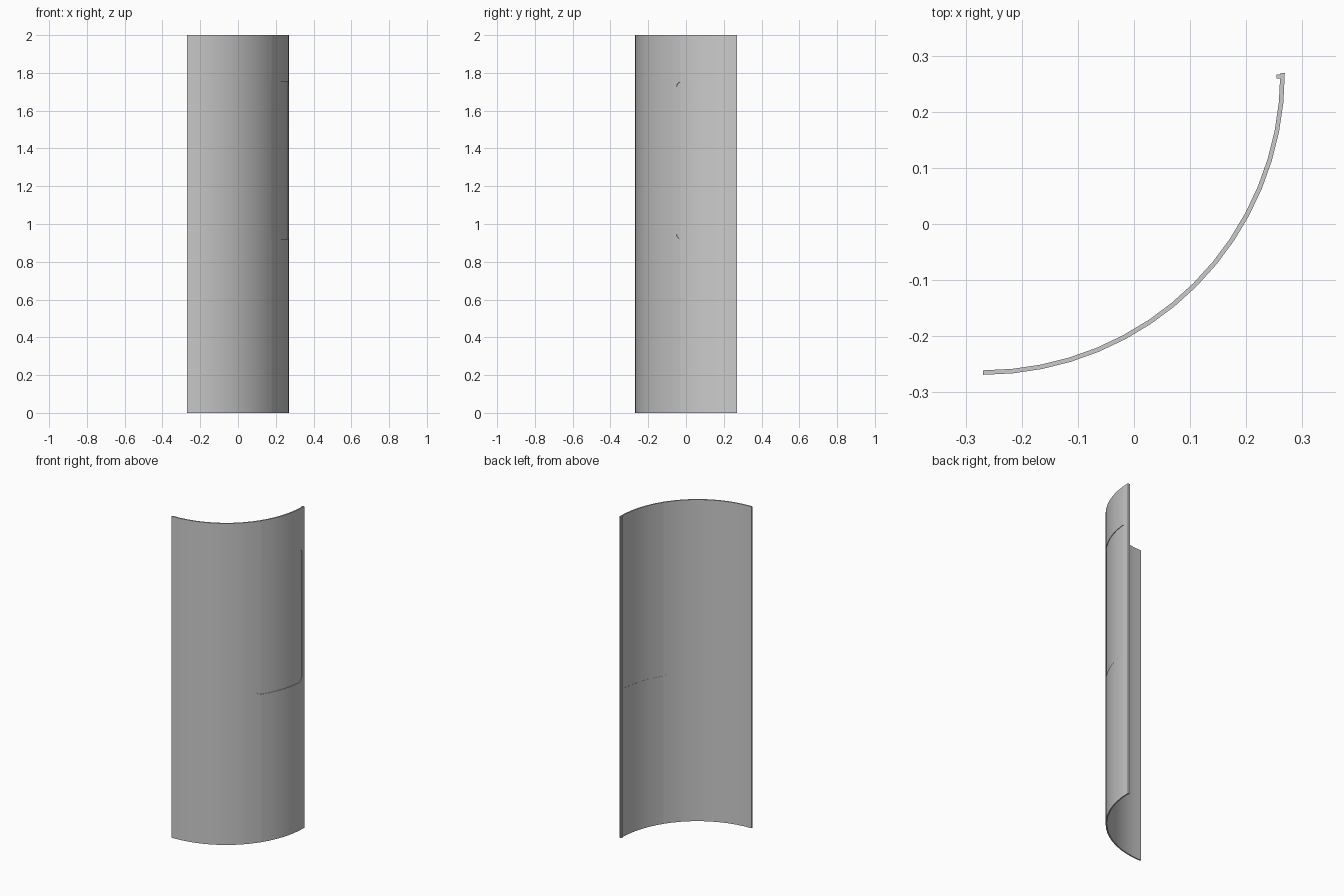
import bpy, bmesh
from math import radians, cos, sin, pi, floor

if "Cube" in bpy.data.objects:
    bpy.data.objects.remove(bpy.data.objects["Cube"])

R, T, H = 0.5375, 0.008, 2.0          # outer radius, wall thickness, height
C = R / 2                              # arc centre is (-C, C)
N = 16
STEP = pi / 2 / N
W0, W1 = radians(2.5), radians(36.6)   # window angular limits
ZLO, ZHI, CR = 0.92, 1.752, 0.03       # window heights and corner radius


def point(a, z, r):
    # point on the faceted arc of circumradius r
    i = min(N - 1, max(0, floor(a / STEP + 1e-6)))
    rr = r * cos(STEP / 2) / cos(a - (i + 0.5) * STEP)
    return (-C + rr * cos(a), C - rr * sin(a), z)


def inset(a):
    # how far the rounded window corner pulls in at this angle
    d = min(a - W0, W1 - a) * R
    if d >= CR:
        return 0.0
    d = max(d, 0.0)
    return CR - max(0.0, CR * CR - (CR - d) ** 2) ** 0.5


# column angles: facet edges plus rounded-corner columns
cols = {round(i * STEP, 6) for i in range(N + 1)}
for k in range(7):
    off = CR * (1 - cos(k * pi / 12)) / R
    cols |= {round(W0 + off, 6), round(W1 - off, 6)}
cols = sorted(cols)


def inside(a):
    return W0 - 1e-5 <= a <= W1 + 1e-5


def make_sheet(name, r, thick, window):
    bm = bmesh.new()
    use = [a for a in cols if inside(a)] if window else cols
    rows = []
    for a in use:
        e = inset(a) if inside(a) else CR
        zs = [ZLO + e, ZHI - e] if window else [0, ZLO + e, ZHI - e, H]
        rows.append([bm.verts.new(point(a, z, r)) for z in zs])
    for i in range(len(use) - 1):
        p, q = rows[i], rows[i + 1]
        hole = inside(use[i]) and inside(use[i + 1])
        for j in range(len(p) - 1):
            if not window and hole and j == 1:
                continue
            bm.faces.new((p[j], p[j + 1], q[j + 1], q[j]))
    bm.normal_update()
    # outward normals point away from the arc centre
    f = bm.faces[0] if bm.faces.ensure_lookup_table() is None else None
    c = f.calc_center_median()
    if f.normal.x * (c.x + C) + f.normal.y * (c.y - C) < 0:
        bmesh.ops.reverse_faces(bm, faces=bm.faces[:])
    me = bpy.data.meshes.new(name)
    bm.to_mesh(me)
    bm.free()
    ob = bpy.data.objects.new(name, me)
    bpy.context.collection.objects.link(ob)
    s = ob.modifiers.new("thickness", 'SOLIDIFY')
    s.thickness, s.offset = thick, -1
    bpy.ops.object.select_all(action='DESELECT')
    ob.select_set(True)
    bpy.context.view_layer.objects.active = ob
    bpy.ops.object.modifier_apply(modifier=s.name)
    bpy.ops.object.shade_smooth_by_angle(angle=radians(30))
    return ob


# curved door shell with window opening, and the recessed pane
make_sheet("door_shell", R, T, False)
make_sheet("window_pane", R - 0.003, 0.004, True)

# full-height seal strip on the inner face of the closing edge
bpy.ops.mesh.primitive_cube_add(size=1, location=(0.2575, 0.2630, H / 2))
seal = bpy.context.object
seal.name = "edge_seal"
seal.scale = (0.007, 0.007, H)
